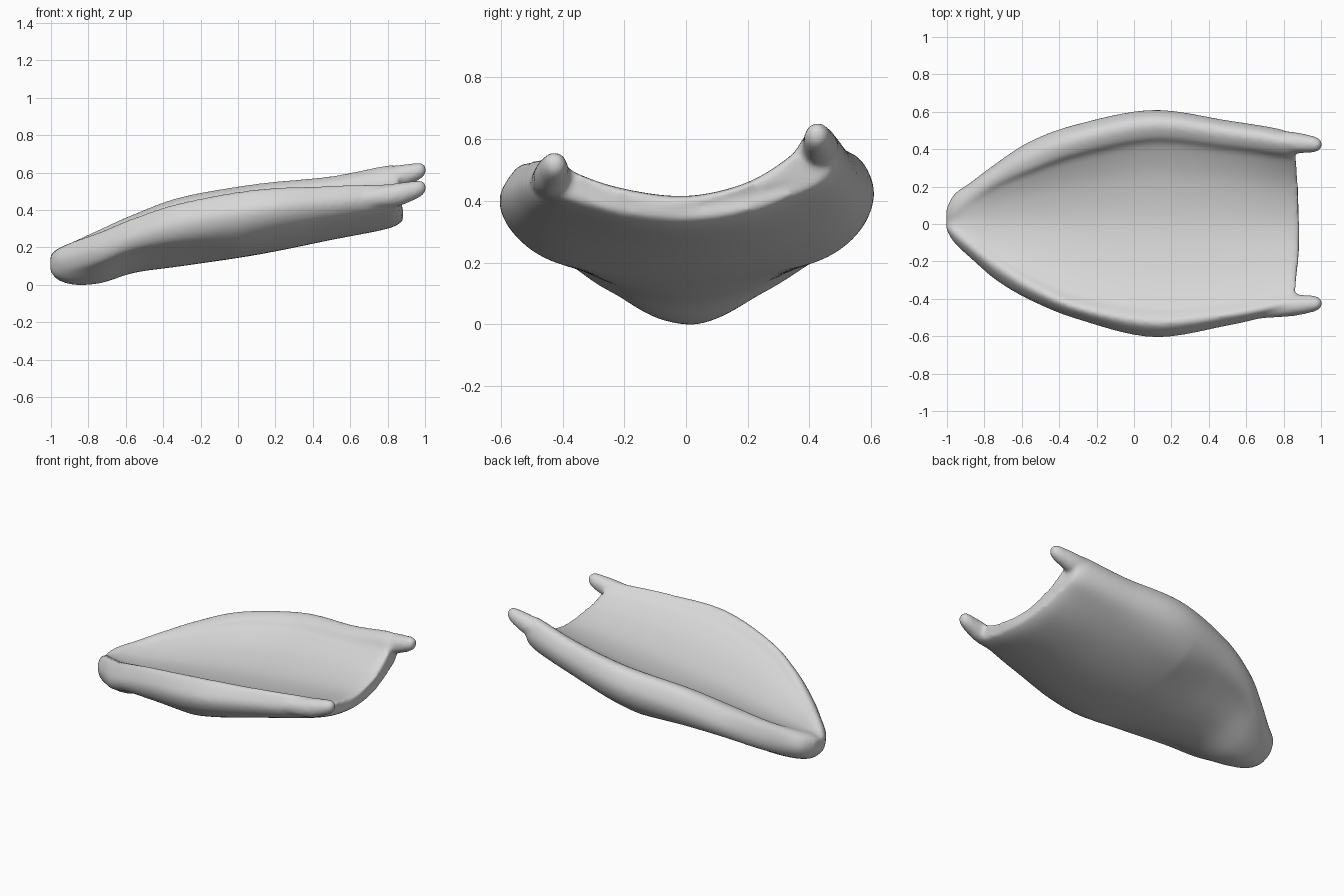
import bpy
import bmesh
import math

cube = bpy.data.objects.get("Cube")
if cube:
    bpy.data.objects.remove(cube)

shell_grey = bpy.data.materials.new("shell_grey")
shell_grey.use_nodes = True
colour = (0.68, 0.68, 0.68, 1)
shell_grey.diffuse_color = colour
shell_grey.node_tree.nodes["Principled BSDF"].inputs["Base Color"].default_value = colour


def spline(points, steps, closed=False):
    """Pass a smooth curve through tuples of any length."""
    count = len(points)
    result = []

    def pick(i):
        return points[i % count] if closed else points[min(max(i, 0), count - 1)]

    for i in range(count if closed else count - 1):
        for s in range(steps):
            t = s / steps
            result.append(tuple(
                b + t / 2 * (c - a + t * (2 * a - 5 * b + 4 * c - d + t * (3 * (b - c) + d - a)))
                for a, b, c, d in zip(pick(i - 1), pick(i), pick(i + 1), pick(i + 2))))
    if not closed:
        result.append(points[-1])
    return result


def loft(bm, rings):
    """Skin a row of closed rings and cap both ends."""
    rows = [[bm.verts.new(p) for p in ring] for ring in rings]
    n = len(rows[0])
    for a, b in zip(rows, rows[1:]):
        for i in range(n):
            j = (i + 1) % n
            bm.faces.new((a[i], a[j], b[j], b[i]))
    bm.faces.new(rows[0][::-1])
    bm.faces.new(rows[-1])


# Hull stations: x, keel, floor, right rim top, left rim top,
# right width, left width, right inner edge, left inner edge
STATIONS = [
    (-1.003, .07, .15, .16, .16, .03, .08, .01, .04),
    (-.96, .025, .18, .195, .195, .1, .16, .03, .06),
    (-.87, .0, .205, .235, .235, .185, .225, .1, .13),
    (-.73, .01, .22, .285, .3, .305, .33, .2, .22),
    (-.55, .065, .25, .36, .38, .41, .445, .31, .3),
    (-.3, .1, .295, .44, .47, .51, .535, .42, .39),
    (.1, .16, .35, .51, .54, .605, .61, .49, .47),
    (.5, .24, .39, .53, .58, .545, .555, .46, .43),
    (.8, .3, .415, .54, .635, .48, .51, .41, .39),
    (.885, .345, .41, .54, .635, .46, .48, .4, .39),
]


def half_section(keel, floor, top, width, inner, flare, shoulder):
    """Outline of one side from beside the keel round the rim to the floor."""
    h, d = top - keel, top - floor
    rim = width - inner
    return [
        (.38 * width, keel + h * flare * .27),
        (.73 * width, keel + h * flare),
        (.93 * width, keel + h * (.35 + flare * .3)),
        (width, keel + h * .68),
        (inner + rim * (.6 + shoulder), keel + h * .92),
        (inner + rim * (.25 + shoulder), top),
        (.99 * inner, top - d * .14),
        (.87 * inner, floor + d * .58),
        (.5 * inner, floor + d * .19),
    ]


def hull_ring(station):
    x, keel, floor, top_r, top_l, w_r, w_l, in_r, in_l = station
    nose = max(0, -x)
    flare = .17 + .3 * nose - .3 * nose ** 4 + .12 * max(0, x)
    left = half_section(keel, floor, top_l, w_l, in_l, flare, .18)
    right = half_section(keel, floor, top_r, w_r, in_r, flare, .05)
    middle = .03 * nose ** 4
    outline = [(middle, keel)] + left + [(middle, floor)]
    outline += [(-y, z) for y, z in reversed(right)]
    # The stern edge curves forward towards the two sides
    bow = .28 * max(0, x) ** 4
    return [(x - bow * y * y, y, z) for y, z in spline(outline, 5, True)]


bm = bmesh.new()
loft(bm, [hull_ring(s) for s in spline(STATIONS, 8)])


def horn(path):
    """Tapered rounded prong; path holds x, y, z, radius."""
    rings = []
    for x, y, z, r in spline(path, 5):
        angles = [math.tau * i / 16 for i in range(16)]
        rings.append([(x, y + r * math.cos(a), z + 1.1 * r * math.sin(a)) for a in angles])
    loft(bm, rings)


# Prongs carrying both rims past the stern
for side, z in ((-1, .48), (1, .575)):
    horn([(.6, side * .47, z - .03, .04), (.83, side * .438, z - .002, .057),
          (.92, side * .43, z + .018, .05), (.98, side * .425, z + .035, .038),
          (1.005, side * .425, z + .04, .016)])

bmesh.ops.recalc_face_normals(bm, faces=bm.faces)
mesh = bpy.data.meshes.new("curved_shell")
bm.to_mesh(mesh)
bm.free()
mesh.materials.append(shell_grey)
shell = bpy.data.objects.new("curved_shell", mesh)
bpy.context.collection.objects.link(shell)

# Fuse hull and prongs into one softened skin
remesh = shell.modifiers.new("fuse", "REMESH")
remesh.mode = "VOXEL"
remesh.voxel_size = .012
remesh.use_smooth_shade = True
soften = shell.modifiers.new("soften", "SMOOTH")
soften.factor = .5
soften.iterations = 8
